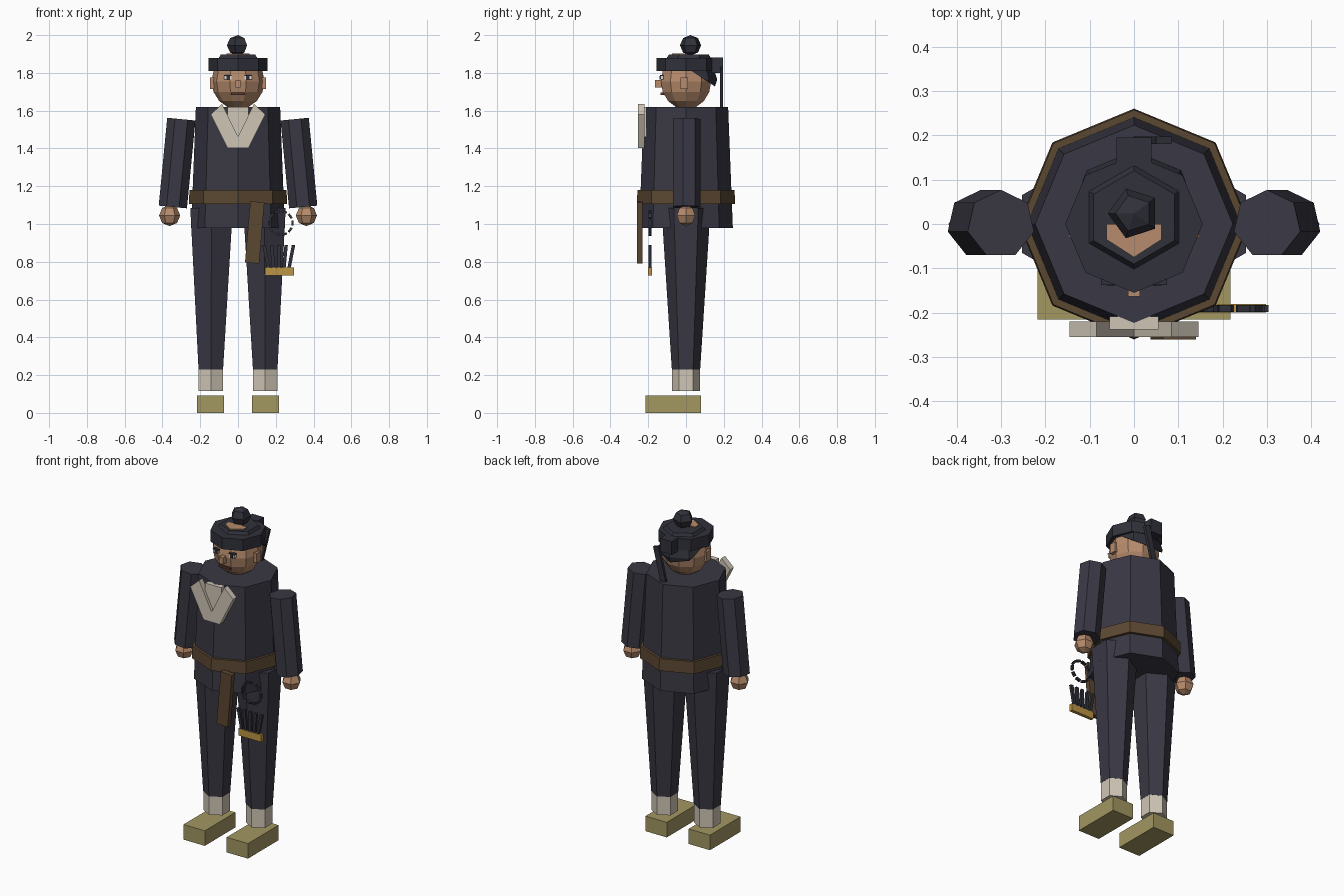
import bpy, bmesh, math
from mathutils import Vector, Matrix

if "Cube" in bpy.data.objects:
    bpy.data.objects.remove(bpy.data.objects["Cube"])


def mat(name, rgb):
    m = bpy.data.materials.new(name)
    m.diffuse_color = (*rgb, 1)
    m.use_nodes = True
    m.node_tree.nodes["Principled BSDF"].inputs["Base Color"].default_value = m.diffuse_color
    return m


NAVY = mat("navy_cloth", (0.042, 0.040, 0.058))
HAIR = mat("dark_hair", (0.030, 0.031, 0.043))
SKIN = mat("skin", (0.47, 0.26, 0.15))
CREAM = mat("cream_cloth", (0.62, 0.56, 0.46))
BROWN = mat("brown_sash", (0.105, 0.063, 0.031))
STRAW = mat("straw", (0.36, 0.31, 0.12))
GOLD = mat("gold", (0.50, 0.30, 0.06))
WHITE = mat("eye_white", (0.75, 0.73, 0.68))
MOUTH = mat("mouth_brown", (0.10, 0.035, 0.025))


def finish(name, bm, material):
    bmesh.ops.recalc_face_normals(bm, faces=bm.faces)
    me = bpy.data.meshes.new(name)
    bm.to_mesh(me)
    bm.free()
    me.materials.append(material)
    ob = bpy.data.objects.new(name, me)
    bpy.context.collection.objects.link(ob)
    return ob


def tube(name, a, b, ra, rb, n, material, phase=90):
    """Closed prism or cone from point a to b, tilted as a rigid rod."""
    a, b = Vector(a), Vector(b)
    rot = Vector((0, 0, 1)).rotation_difference(b - a)
    bm = bmesh.new()
    rings = []
    for c, r in ((a, ra), (b, rb)):
        rings.append([bm.verts.new(c + rot @ Vector((
            r * math.cos(math.radians(phase + 360 * i / n)),
            r * math.sin(math.radians(phase + 360 * i / n)), 0))) for i in range(n)])
    for i in range(n):
        j = (i + 1) % n
        bm.faces.new((rings[0][i], rings[0][j], rings[1][j], rings[1][i]))
    bm.faces.new(rings[0])
    bm.faces.new(rings[1])
    return finish(name, bm, material)


def box(name, lo, hi, material, tilt=0):
    """Box between two corners, optionally tilted about y at its centre."""
    lo, hi = Vector(lo), Vector(hi)
    bm = bmesh.new()
    bmesh.ops.create_cube(bm, size=1, matrix=Matrix.Translation((lo + hi) / 2)
                          @ Matrix.Rotation(math.radians(tilt), 4, 'Y')
                          @ Matrix.Diagonal((*(hi - lo), 1)))
    return finish(name, bm, material)


def slab(name, pts, y0, y1, material):
    """Outline in x,z extruded between two y values."""
    bm = bmesh.new()
    f = bm.faces.new([bm.verts.new((x, y0, z)) for x, z in pts])
    ex = bmesh.ops.extrude_face_region(bm, geom=[f])['geom']
    bmesh.ops.translate(bm, vec=(0, y1 - y0, 0),
                        verts=[v for v in ex if isinstance(v, bmesh.types.BMVert)])
    return finish(name, bm, material)


def ball(name, c, r, seg, rings, material, phase=90, cut=None):
    """Low-poly ball with per-axis radius; cut = (point, normal) removes the normal side."""
    bm = bmesh.new()
    bmesh.ops.create_uvsphere(bm, u_segments=seg, v_segments=rings, radius=1,
                              matrix=Matrix.Translation(c) @ Matrix.Diagonal((*r, 1))
                              @ Matrix.Rotation(math.radians(phase), 4, 'Z'))
    if cut:
        bmesh.ops.bisect_plane(bm, geom=bm.verts[:] + bm.edges[:] + bm.faces[:],
                               plane_co=cut[0], plane_no=cut[1], clear_outer=True)
        bmesh.ops.holes_fill(bm, edges=[e for e in bm.edges if e.is_boundary])
    return finish(name, bm, material)


# Jacket and belt
tube("jacket", (0, 0, 0.98), (0, 0, 1.62), 0.248, 0.223, 8, NAVY)
tube("belt", (0, 0, 1.107), (0, 0, 1.18), 0.26, 0.257, 8, BROWN)
slab("hanging_sash", [(0.065, 1.12), (0.14, 1.115), (0.112, 0.79), (0.037, 0.797)],
     -0.26, -0.23, BROWN)

# Collar
box("undershirt", (-0.055, -0.238, 1.46), (0.055, -0.208, 1.62), CREAM)

for s, side in ((-1, "right"), (1, "left")):
    slab(side + "_lapel", [(s * 0.145, 1.58), (s * 0.085, 1.635), (s * -0.002, 1.46),
                           (s * -0.055, 1.402), (s * 0.055, 1.402)], -0.255, -0.22, CREAM)
    # Limbs
    tube(side + "_sleeve", (s * 0.345, 0, 1.09), (s * 0.30, 0, 1.555),
         0.077, 0.077, 7, NAVY)
    ball(side + "_hand", (s * 0.362, 0, 1.045), (0.056, 0.056, 0.056), 6, 4, SKIN)
    tube(side + "_trouser_leg", (s * 0.144, 0, 0.23), (s * 0.14, 0, 1.085),
         0.075, 0.13, 6, NAVY)
    tube(side + "_ankle_wrap", (s * 0.144, 0, 0.117), (s * 0.144, 0, 0.23),
         0.074, 0.074, 6, CREAM)
    box(side + "_sandal", (s * 0.146 - 0.072, -0.215, 0), (s * 0.146 + 0.072, 0.08, 0.092), STRAW)
    # Face details
    box(side + "_ear", (s * 0.137 - 0.01, -0.03, 1.715), (s * 0.137 + 0.01, 0.01, 1.775), SKIN)
    box(side + "_eye", (s * 0.054 - 0.019, -0.136, 1.764), (s * 0.054 + 0.019, -0.118, 1.784), WHITE)
    box(side + "_iris", (s * 0.052 - 0.009, -0.140, 1.764), (s * 0.052 + 0.009, -0.134, 1.784), HAIR)
    box(side + "_eyelid", (s * 0.054 - 0.02, -0.138, 1.784), (s * 0.054 + 0.02, -0.118, 1.79), HAIR)

# Head
ball("head", (0, 0, 1.755), (0.14, 0.14, 0.148), 10, 8, SKIN)
box("nose", (-0.013, -0.163, 1.722), (0.013, -0.12, 1.763), SKIN)
box("mouth", (-0.037, -0.134, 1.684), (0.037, -0.112, 1.696), MOUTH)

# Headband, knot and tail
tube("headband", (0, 0, 1.81), (0, 0, 1.88), 0.155, 0.155, 8, HAIR)
box("headband_knot", (-0.04, 0.13, 1.80), (0.04, 0.195, 1.882), HAIR)
slab("headband_tail", [(0.05, 1.83), (0.085, 1.82), (0.035, 1.615), (0.0, 1.625)],
     0.18, 0.197, HAIR)

# Hair: tilted back cap, crown, bare scalp patch and bun
ball("back_hair", (0, 0.015, 1.765), (0.15, 0.15, 0.13), 8, 6, HAIR,
     cut=((0, 0.03, 1.81), (0, -0.55, -0.83)))
tube("hair_crown", (0, 0.015, 1.87), (0, 0.015, 1.897), 0.124, 0.105, 6, HAIR)
bm = bmesh.new()
patch = bm.faces.new([bm.verts.new((x, y, 1.87)) for x, y in (
    (-0.062, 0.0), (-0.062, -0.035), (0, -0.075), (0.062, -0.035), (0.062, 0.0))])
top = bmesh.ops.extrude_face_region(bm, geom=[patch])['geom']
bmesh.ops.translate(bm, vec=(0, 0, 0.033),
                    verts=[v for v in top if isinstance(v, bmesh.types.BMVert)])
finish("scalp", bm, SKIN)
ball("top_bun", (0, 0.024, 1.946), (0.059, 0.059, 0.054), 5, 4, HAIR)

# Hip ornament: ring of short links, strands and a gold bar
for i in range(10):
    a = 2 * math.pi * i / 10
    cx, cz = 0.226 + 0.062 * math.cos(a), 1.005 + 0.062 * math.sin(a)
    box("ring_link", (cx - 0.006, -0.198, cz - 0.014), (cx + 0.006, -0.182, cz + 0.014),
        HAIR, -math.degrees(a))
for i in range(5):
    x = 0.162 + 0.027 * i
    t = 0.012 * (i - 2)
    slab("strand", [(x - 0.009, 0.765), (x + 0.009, 0.765),
                    (x + t + 0.009, 0.89), (x + t - 0.009, 0.89)], -0.198, -0.182, HAIR)
box("gold_bar", (0.142, -0.2, 0.727), (0.297, -0.18, 0.77), GOLD)
